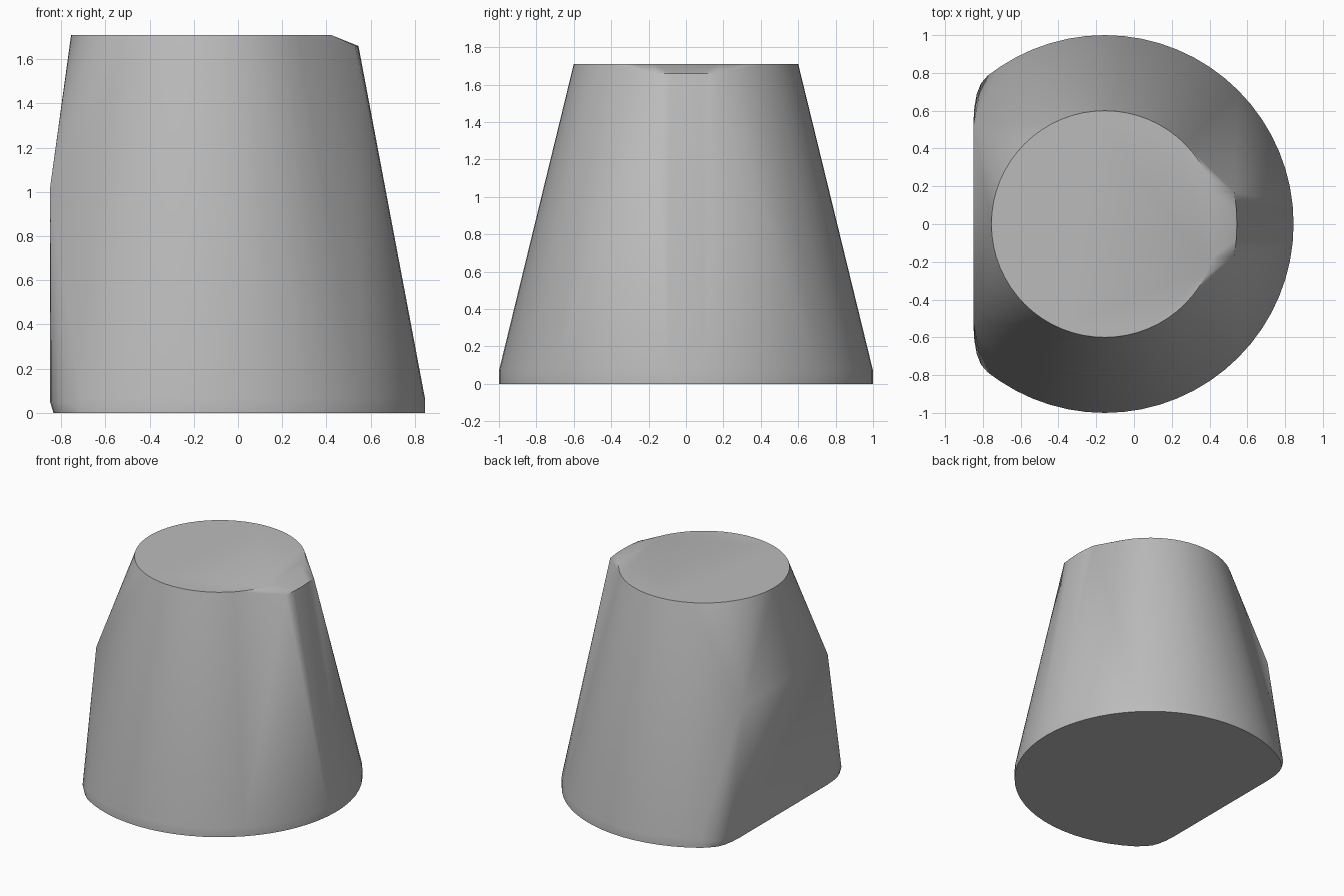
import bpy, bmesh
from math import sin, cos, pi, radians, hypot

cube = bpy.data.objects.get("Cube")
if cube:
    bpy.data.objects.remove(cube, do_unlink=True)

CX = -0.155      # axis of the tapered body
FLAT = -0.85     # plane of the flat side
TOP = 1.71


def ring(radius, z, segments=64):
    return [(CX + radius * cos(2 * pi * i / segments),
             radius * sin(2 * pi * i / segments), z) for i in range(segments)]


def base_ring(z, inset=0.0):
    """Round base with one side flattened and its corners rounded."""
    pts = [p for p in ring(1.0, z) if p[0] > -0.76]
    for s in (-1, 1):
        pts += [(x + inset, s * y, z) for x, y in
                ((-0.775, 0.785), (-0.81, 0.745), (-0.832, 0.69),
                 (-0.845, 0.62), (FLAT, 0.54))]
    return pts


# Points that the body skin is stretched over
points = base_ring(0, 0.015) + base_ring(0.05) + [p for p in ring(1.0, 0.07) if p[0] > -0.76]
points += [(min(x, 0.42), y, z) for x, y, z in ring(0.6, TOP)]

# Upper corners of the flat side
points += [(FLAT, s * 0.52, 1.02) for s in (-1, 1)]

# Pouring lip on the left rim
points += [(0.545 - 0.5 * y * y, y, 1.66) for y in (-0.17, -0.085, 0, 0.085, 0.17)]

bm = bmesh.new()
for p in points:
    bm.verts.new(p)
bmesh.ops.remove_doubles(bm, verts=bm.verts, dist=0.002)
bmesh.ops.convex_hull(bm, input=bm.verts)
loose = [v for v in bm.verts if not v.link_faces]
bmesh.ops.delete(bm, geom=loose, context='VERTS')
bmesh.ops.dissolve_limit(bm, angle_limit=radians(0.5), verts=bm.verts, edges=bm.edges)
bmesh.ops.recalc_face_normals(bm, faces=bm.faces)
mesh = bpy.data.meshes.new("tapered_body")
bm.to_mesh(mesh)
bm.free()

body = bpy.data.objects.new("tapered_body", mesh)
bpy.context.collection.objects.link(body)

# Plain grey
grey = bpy.data.materials.new("plain_grey")
grey.use_nodes = True
colour = (0.5, 0.5, 0.5, 1)
grey.diffuse_color = colour
grey.node_tree.nodes["Principled BSDF"].inputs["Base Color"].default_value = colour
mesh.materials.append(grey)

bpy.ops.object.select_all(action='DESELECT')
body.select_set(True)
bpy.context.view_layer.objects.active = body
bpy.ops.object.shade_smooth_by_angle(angle=radians(30))
